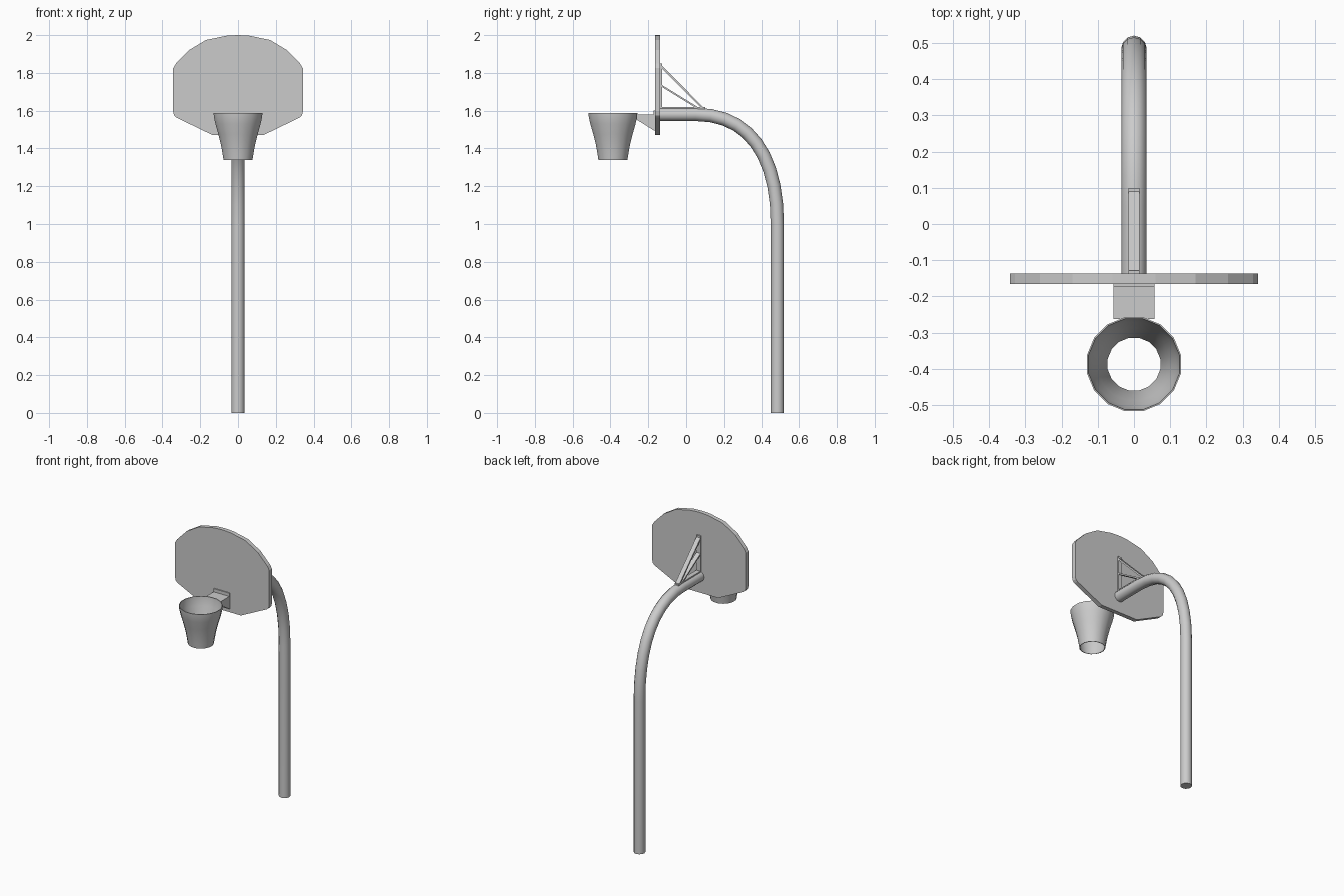
import bpy, bmesh, math
from mathutils import Vector

if "Cube" in bpy.data.objects:
    bpy.data.objects.remove(bpy.data.objects["Cube"])


def make_object(name, bm, smooth=None):
    bmesh.ops.recalc_face_normals(bm, faces=bm.faces[:])
    me = bpy.data.meshes.new(name)
    bm.to_mesh(me)
    bm.free()
    ob = bpy.data.objects.new(name, me)
    bpy.context.collection.objects.link(ob)
    if smooth:
        bpy.ops.object.select_all(action='DESELECT')
        ob.select_set(True)
        bpy.context.view_layer.objects.active = ob
        bpy.ops.object.shade_smooth_by_angle(angle=math.radians(smooth))
    return ob


def prism(name, points, offset):
    """Extrude a flat outline by an offset vector."""
    bm = bmesh.new()
    face = bm.faces.new([bm.verts.new(p) for p in points])
    new = bmesh.ops.extrude_face_region(bm, geom=[face])["geom"]
    moved = [g for g in new if isinstance(g, bmesh.types.BMVert)]
    # keep both ends closed
    bmesh.ops.translate(bm, verts=moved, vec=offset)
    if not face.is_valid or len(bm.faces) < len(points) + 2:
        bmesh.ops.holes_fill(bm, edges=bm.edges[:], sides=0)
    return make_object(name, bm)


def bar(name, a, b, half_width, thick):
    """Flat bar in the y-z plane from a to b."""
    a, b = Vector((0, *a)), Vector((0, *b))
    d = (b - a).normalized()
    n = Vector((0, -d.z, d.y)) * thick / 2
    w = Vector((-half_width, 0, 0))
    return prism(name, [a + n + w, b + n + w, b - n + w, a - n + w], -2 * w)


def bridge(bm, r0, r1):
    for i in range(len(r0)):
        j = (i + 1) % len(r0)
        bm.faces.new((r0[i], r0[j], r1[j], r1[i]))


# Bent pole: straight post, curved elbow, horizontal arm
P = [Vector((0, 0.485, 1.0)), Vector((0, 0.485, 1.37)),
     Vector((0, 0.33, 1.58)), Vector((0, 0.05, 1.58))]
path = [Vector((0, 0.485, 0))]
for k in range(11):
    t = k / 10
    path.append(P[0] * (1 - t) ** 3 + P[1] * 3 * t * (1 - t) ** 2
                + P[2] * 3 * t * t * (1 - t) + P[3] * t ** 3)
path.append(Vector((0, -0.138, 1.58)))
bm = bmesh.new()
rings = []
SIDES, R = 12, 0.035
for i, p in enumerate(path):
    before = (p - path[i - 1]).normalized() if i else Vector((0, 0, 1))
    after = (path[i + 1] - p).normalized() if i < len(path) - 1 else before
    d = (before + after).normalized()
    side = Vector((0, d.z, -d.y))
    rings.append([bm.verts.new(p + Vector((R * math.cos(a), 0, 0)) + side * R * math.sin(a))
                  for a in (2 * math.pi * s / SIDES for s in range(SIDES))])
for r0, r1 in zip(rings, rings[1:]):
    bridge(bm, r0, r1)
bm.faces.new(rings[0])
bm.faces.new(rings[-1])
make_object("bent_pole", bm, 40)

# Backboard: half outline mirrored across x
half = [(0.137, 1.472), (0.325, 1.563), (0.338, 1.575), (0.343, 1.595), (0.343, 1.825),
        (0.328, 1.85), (0.26, 1.92), (0.17, 1.974), (0.06, 1.997)]
outline = half + [(0, 2.0)] + [(-x, z) for x, z in reversed(half)]
prism("backboard", [(x, -0.165, z) for x, z in outline], (0, 0.028, 0))

# Hoop and net: thin lathed shell, open at the bottom
outer = [(0.132, 1.588), (0.130, 1.566), (0.122, 1.53), (0.106, 1.475),
         (0.092, 1.42), (0.083, 1.37), (0.078, 1.338)]
profile = outer + [(r - 0.004, z) for r, z in reversed(outer)]
bm = bmesh.new()
N = 16
rings = [[bm.verts.new((r * math.cos(a), -0.387 + r * math.sin(a), z))
          for a in (2 * math.pi * (s + 0.5) / N for s in range(N))] for r, z in profile]
for i in range(len(rings)):
    bridge(bm, rings[i], rings[(i + 1) % len(rings)])
make_object("hoop_net", bm, 40)

# Hoop bracket: back plate, shelf and two gussets
bar("bracket_back_plate", (-0.168, 1.495), (-0.168, 1.60), 0.057, 0.008)
bar("bracket_shelf", (-0.262, 1.576), (-0.165, 1.576), 0.057, 0.006)
for s, label in ((-1, "left"), (1, "right")):
    prism("bracket_gusset_" + label,
          [(s * 0.057, -0.262, 1.576), (s * 0.057, -0.262, 1.553),
           (s * 0.057, -0.17, 1.495), (s * 0.057, -0.17, 1.576)], (-s * 0.005, 0, 0))

# Rear brace between the arm and the backboard
bar("brace_base", (-0.138, 1.614), (0.10, 1.614), 0.015, 0.010)
bar("brace_upright", (-0.133, 1.61), (-0.133, 1.85), 0.015, 0.010)
bar("brace_long_strut", (-0.135, 1.838), (0.09, 1.612), 0.015, 0.010)
bar("brace_short_strut", (-0.135, 1.735), (0.065, 1.612), 0.015, 0.009)
